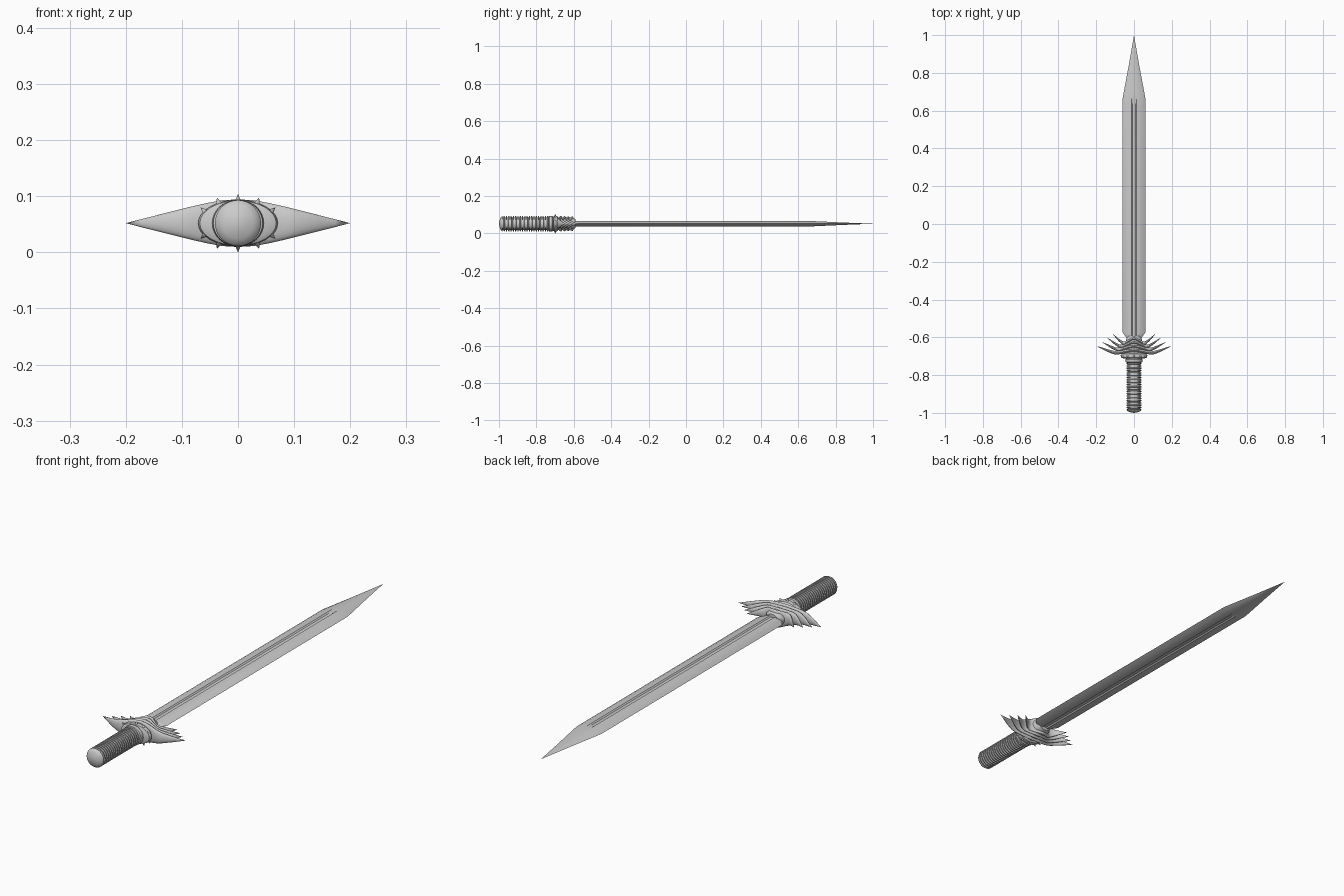
import bpy, bmesh, math
from mathutils import Vector, Matrix

if "Cube" in bpy.data.objects:
    bpy.data.objects.remove(bpy.data.objects["Cube"])

ZC = 0.052  # height of the sword's long axis


def loft(name, rings, angle=35):
    """Skin a list of equal-length vertex rings; one-point rings become tips."""
    bm = bmesh.new()
    vr = [[bm.verts.new(p) for p in r] for r in rings]
    for a, b in zip(vr, vr[1:]):
        n = max(len(a), len(b))
        for i in range(n):
            j = (i + 1) % n
            if len(a) == 1:
                bm.faces.new((a[0], b[j], b[i]))
            elif len(b) == 1:
                bm.faces.new((a[i], a[j], b[0]))
            else:
                bm.faces.new((a[i], a[j], b[j], b[i]))
    for r in (vr[0], vr[-1]):
        if len(r) > 2:
            bm.faces.new(r)
    bmesh.ops.recalc_face_normals(bm, faces=bm.faces)
    return finish(name, bm, angle)


def finish(name, bm, angle=35):
    me = bpy.data.meshes.new(name)
    bm.to_mesh(me)
    bm.free()
    ob = bpy.data.objects.new(name, me)
    bpy.context.collection.objects.link(ob)
    bpy.ops.object.select_all(action='DESELECT')
    ob.select_set(True)
    bpy.context.view_layer.objects.active = ob
    bpy.ops.object.shade_smooth_by_angle(angle=math.radians(angle))
    return ob


def ellipse_y(y, rx, rz, n=32):
    if rx == 0:
        return [(0, y, ZC)]
    return [(rx * math.cos(2 * math.pi * i / n), y, ZC + rz * math.sin(2 * math.pi * i / n))
            for i in range(n)]


def turned(name, profile):
    return loft(name, [ellipse_y(y, rx, rz) for y, rx, rz in profile])


# blade: lens section with a narrow central groove on both faces
def blade_ring(y, w, t, groove):
    g = min(0.012, w * 0.3)
    top = [(w, 0), (w * 0.75, t * 0.55), (w * 0.45, t * 0.85), (g, t), (g * 0.6, t - groove),
           (0, t - groove)]
    half = top + [(-x, z) for x, z in top[-2::-1]]
    full = half + [(x, -z) for x, z in half[-2:0:-1]]
    return [(x, y, ZC + z) for x, z in full]


blade = [(-0.61, 0.035, 0.013, 0.004), (-0.595, 0.045, 0.014, 0.004),
         (-0.575, 0.06, 0.0145, 0.005), (0.63, 0.06, 0.0145, 0.005),
         (0.665, 0.06, 0.0143, 0.0), (0.70, 0.054, 0.013, 0.0),
         (0.85, 0.026, 0.006, 0.0)]
loft("blade", [blade_ring(*b) for b in blade] + [[(0, 1.0, ZC)]], 25)

# grip: domed end and stacked wire wrap ridges
grip = [(-1.0, 0, 0), (-0.998, 0.014, 0.014), (-0.993, 0.028, 0.028), (-0.988, 0.037, 0.037)]
turns, y0, y1 = 21, -0.992, -0.735
pitch = (y1 - y0) / turns
for i in range(turns):
    y = y0 + i * pitch
    for f, r in ((0.35, 0.034), (0.45, 0.041), (0.85, 0.041), (0.95, 0.034)):
        grip.append((y + f * pitch, r, r))
grip[4:8] = [(y0 + 0.85 * pitch, 0.041, 0.041), (y0 + 0.95 * pitch, 0.034, 0.034)]
grip.append((-0.72, 0.034, 0.034))
turned("grip", grip)

# collar between grip and guard
turned("collar", [(-0.735, 0.036, 0.036), (-0.731, 0.044, 0.041), (-0.717, 0.046, 0.042),
                  (-0.712, 0.04, 0.038), (-0.70, 0.04, 0.038)])

# oval ring carrying the studs
turned("stud_ring", [(-0.712, 0.055, 0.033), (-0.707, 0.068, 0.040), (-0.696, 0.071, 0.042),
                     (-0.688, 0.066, 0.040), (-0.68, 0.045, 0.03)])

# guard core under the feather plates
turned("guard_core", [(-0.70, 0.04, 0.034), (-0.66, 0.046, 0.034), (-0.61, 0.042, 0.033),
                      (-0.592, 0.03, 0.024)])

# pointed studs around the ring
bm = bmesh.new()
for k in range(12):
    if k % 6 == 0:
        continue
    a = k * math.pi / 6
    d = Vector((math.cos(a) / 0.068, 0, math.sin(a) / 0.041)).normalized()
    p = Vector((0.068 * math.cos(a), -0.699, ZC + 0.041 * math.sin(a))) + d * 0.004
    m = Matrix.Translation(p) @ d.to_track_quat('Z', 'Y').to_matrix().to_4x4()
    bmesh.ops.create_cone(bm, cap_ends=True, segments=10, radius1=0.0065, radius2=0,
                          depth=0.014, matrix=m)
finish("studs", bm)


# feather plates: arched in the middle, dipping, then sweeping up to sharp tips
def plate(name, tip_x, tip_y, elbow_y, mid_y, rz):
    span = tip_y - elbow_y
    # t along half span, y, half depth in y, half height in z
    pts = [(0, mid_y, 0.010, 1.0), (0.14, mid_y - 0.003, 0.010, 0.96),
           (0.28, (mid_y * 0.5 + elbow_y * 0.5), 0.010, 0.84),
           (0.42, elbow_y + 0.003, 0.010, 0.69), (0.53, elbow_y + span * 0.08, 0.009, 0.56),
           (0.70, elbow_y + span * 0.36, 0.007, 0.36), (0.86, elbow_y + span * 0.70, 0.004, 0.17)]

    def ring(x, y, ry, h, n=20):
        return [(x, y + ry * math.cos(2 * math.pi * i / n),
                 ZC + rz * h * math.sin(2 * math.pi * i / n)) for i in range(n)]
    right = [ring(t * tip_x, y, ry, h) for t, y, ry, h in pts]
    left = [[(-x, y, z) for x, y, z in r] for r in right[:0:-1]]
    loft(name, [[(-tip_x, tip_y, ZC)]] + left + right + [[(tip_x, tip_y, ZC)]], 50)


for i in range(4):
    f = i / 3
    plate(f"guard_plate_{i + 1}", 0.2 - 0.085 * f, -0.645 + 0.065 * f,
          -0.684 + 0.05 * f, -0.668 + 0.06 * f, 0.0425 - 0.003 * f)
